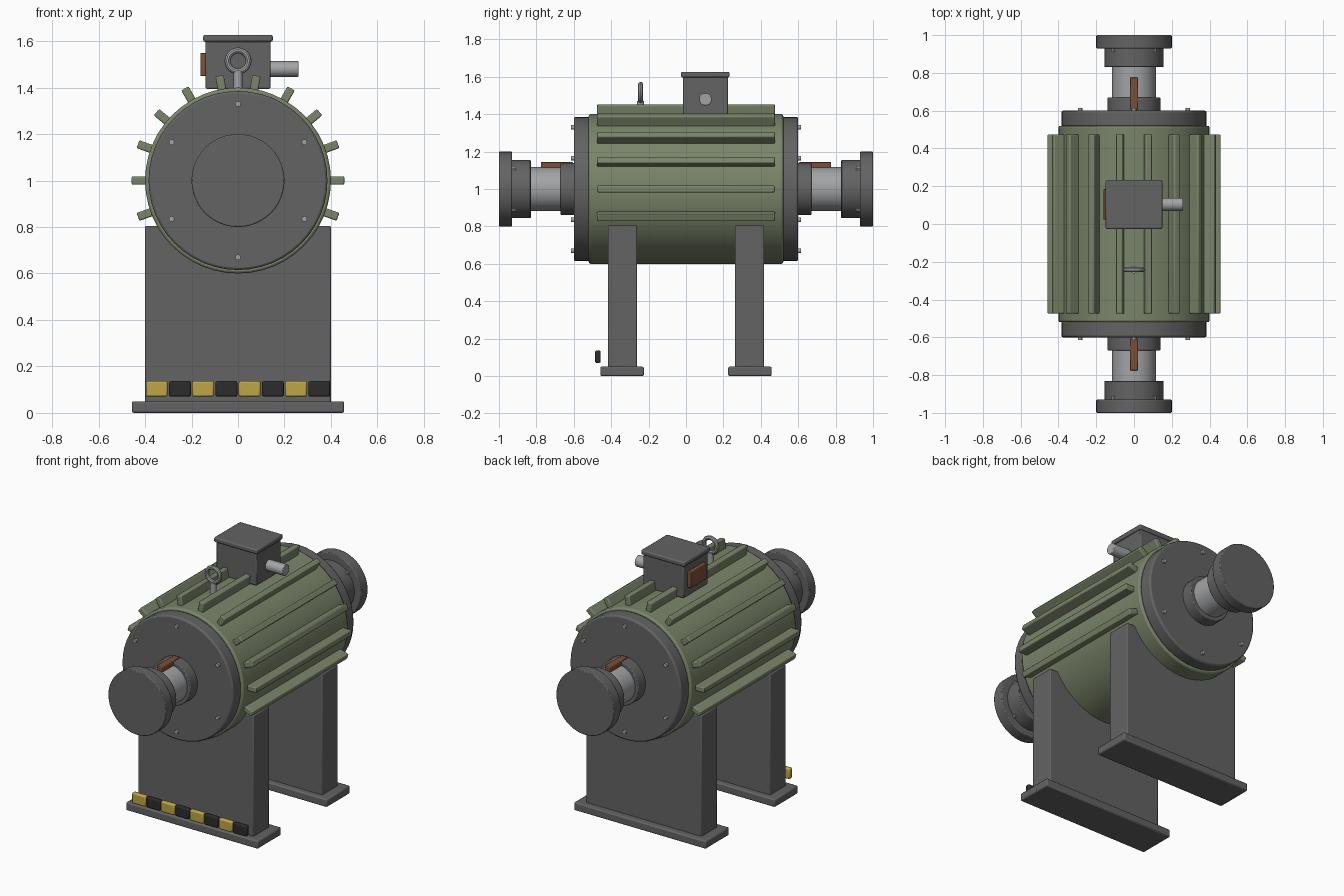
import bpy
import math
from mathutils import Matrix, Vector

if "Cube" in bpy.data.objects:
    bpy.data.objects.remove(bpy.data.objects["Cube"], do_unlink=True)


def material(name, rgb):
    m = bpy.data.materials.new(name)
    m.use_nodes = True
    m.diffuse_color = (*rgb, 1)
    m.node_tree.nodes["Principled BSDF"].inputs["Base Color"].default_value = (*rgb, 1)
    return m


GREY = material("dark grey iron", (0.125, 0.125, 0.127))
GREEN = material("olive green paint", (0.195, 0.235, 0.144))
STEEL = material("bright steel", (0.36, 0.37, 0.38))
COPPER = material("copper brown", (0.2, 0.08, 0.038))
YELLOW = material("warning yellow", (0.52, 0.38, 0.065))
BLACK = material("warning black", (0.025, 0.025, 0.025))

AXIS = Vector((0, 0, 1))  # centre of the motor axis
ROT = {"x": (0, math.pi / 2, 0), "y": (math.pi / 2, 0, 0), "z": (0, 0, 0)}


def finish(name, mat, bevel=0.0):
    ob = bpy.context.object
    ob.name = name
    ob.data.materials.append(mat)
    bpy.ops.object.transform_apply(location=False, rotation=True, scale=True)
    if bevel:
        mod = ob.modifiers.new("edge bevel", "BEVEL")
        mod.width = bevel
        mod.segments = 2
        mod.limit_method = "ANGLE"
    bpy.ops.object.shade_smooth_by_angle(angle=math.radians(35))
    return ob


def box(name, mat, x, y, z, bevel=0.006):
    centre = [(a + b) / 2 for a, b in (x, y, z)]
    bpy.ops.mesh.primitive_cube_add(size=1, location=centre)
    bpy.context.object.scale = [b - a for a, b in (x, y, z)]
    return finish(name, mat, bevel)


def rod(name, mat, radius, centre, length, axis="y", sides=32, bevel=0.0):
    bpy.ops.mesh.primitive_cylinder_add(vertices=sides, radius=radius, depth=length,
                                        location=centre, rotation=ROT[axis])
    return finish(name, mat, bevel)


def axial(name, mat, radius, y0, y1, bevel=0.0):
    return rod(name, mat, radius, AXIS + Vector((0, (y0 + y1) / 2, 0)),
               abs(y1 - y0), sides=48, bevel=bevel)


# Motor housing with cooling fins
axial("housing", GREEN, 0.4, -0.52, 0.52, 0.01)
for i in range(12):
    angle = math.radians(20 * i - 20)
    fin = box(f"cooling_fin_{i}", GREEN, (0.385, 0.458), (-0.475, 0.475), (-0.018, 0.018))
    fin.matrix_world = (Matrix.Translation(AXIS) @ Matrix.Rotation(-angle, 4, "Y")
                        @ fin.matrix_world)

# Both ends: cover, shaft, coupling, key, bolts and support leg
for side, s in (("front", -1), ("back", 1)):
    axial(f"{side}_end_cover", GREY, 0.385, s * 0.515, s * 0.6, 0.01)
    axial(f"{side}_bearing_hub", GREY, 0.14, s * 0.59, s * 0.67, 0.005)
    axial(f"{side}_shaft", STEEL, 0.117, s * 0.6, s * 0.85)
    axial(f"{side}_coupling", GREY, 0.156, s * 0.83, s * 0.94, 0.005)
    axial(f"{side}_coupling_flange", GREY, 0.2, s * 0.93, s * 1.0, 0.005)
    box(f"{side}_shaft_key", COPPER, (-0.022, 0.022),
        sorted((s * 0.605, s * 0.775)), (1.09, 1.145), 0.004)
    for i in range(6):
        a = math.radians(90 + 60 * i)
        rod(f"{side}_cover_bolt_{i}", STEEL,
            0.012, (0.33 * math.cos(a), s * 0.603, 1 + 0.33 * math.sin(a)), 0.024, sides=12)
    for i in range(4):
        a = math.radians(45 + 90 * i)
        rod(f"{side}_coupling_bolt_{i}", STEEL,
            0.01, (0.155 * math.cos(a), s * 0.925, 1 + 0.155 * math.sin(a)), 0.03, sides=8)
    box(f"{side}_leg", GREY, (-0.4, 0.4), sorted((s * 0.262, s * 0.418)), (0.03, 0.805))
    box(f"{side}_foot_plate", GREY, (-0.457, 0.457),
        sorted((s * 0.225, s * 0.458)), (0, 0.05), 0.008)

# Warning strip in front of the front leg
for i in range(8):
    x = -0.4 + 0.1 * i
    box(f"warning_block_{i}", BLACK if i % 2 else YELLOW,
        (x + 0.003, x + 0.097), (-0.486, -0.456), (0.07, 0.137), 0.008)

# Terminal box
box("terminal_box", GREY, (-0.14, 0.14), (-0.016, 0.224), (1.395, 1.605))
box("terminal_box_lid", GREY, (-0.15, 0.15), (-0.027, 0.233), (1.597, 1.627), 0.008)
box("name_plate", COPPER, (-0.162, -0.138), (0.024, 0.184), (1.45, 1.55), 0.004)
rod("cable_conduit", STEEL, 0.034, (0.195, 0.104, 1.48), 0.13, "x", 24, 0.003)

# Lifting eye
rod("lifting_eye_stem", STEEL, 0.019, (0, -0.243, 1.43), 0.08, "z", 16)
bpy.ops.mesh.primitive_torus_add(major_radius=0.045, minor_radius=0.013, major_segments=24,
                                 minor_segments=10, location=(0, -0.243, 1.515),
                                 rotation=ROT["y"])
finish("lifting_eye_ring", STEEL)
